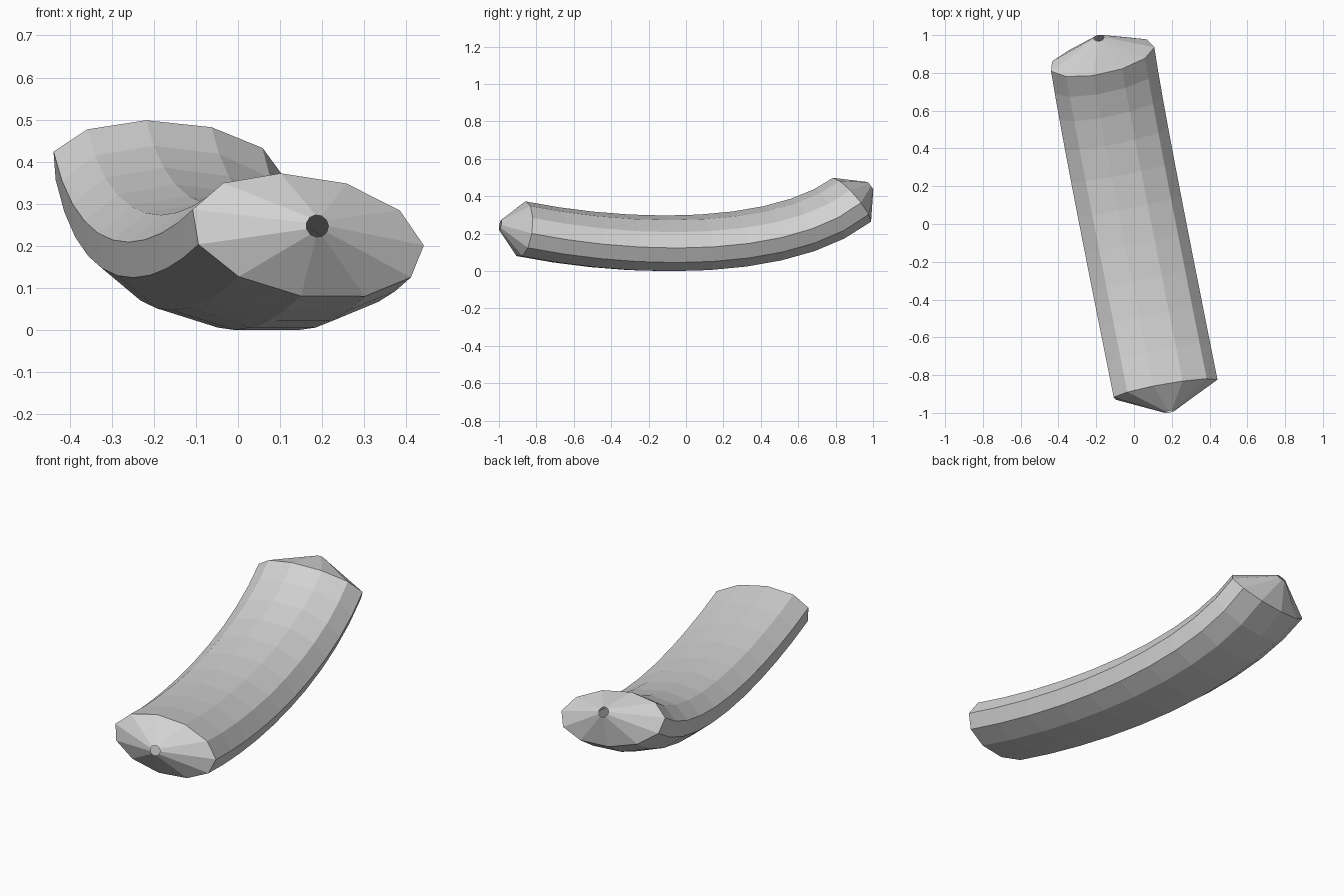
import bpy, bmesh
from math import sin, cos, tau
from mathutils import Vector

cube = bpy.data.objects.get("Cube")
if cube:
    bpy.data.objects.remove(cube, do_unlink=True)

SIDES, SEGMENTS = 11, 10
HALF_WIDTH, HALF_HEIGHT, PHASE = 0.285, 0.147, -0.15
HOLE_RADIUS = 0.027
WIDE_AXIS = Vector((0.277, 0.046, -0.044))

# Bent spine as one cubic curve from the front end to the back end
front_dir = Vector((-0.2, 1, -0.2))
back_dir = Vector((-0.12, 0.79, 0.6))
p0 = Vector((0.165, -0.875, 0.223))
p3 = Vector((-0.17, 0.884, 0.378))
p1 = p0 + front_dir * 0.6
p2 = p3 - back_dir * 0.467


def spine(t):
    s = 1 - t
    point = p0 * s**3 + p1 * 3 * s * s * t + p2 * 3 * s * t * t + p3 * t**3
    tangent = (p1 - p0) * s * s + (p2 - p1) * 2 * s * t + (p3 - p2) * t * t
    return point, tangent.normalized()


def ring(bm, centre, tangent, a, b):
    """Oval loop square to the tangent."""
    u = (WIDE_AXIS - tangent * WIDE_AXIS.dot(tangent)).normalized()
    v = tangent.cross(u)
    loop = []
    for k in range(SIDES):
        ang = tau * k / SIDES + PHASE
        loop.append(bm.verts.new(centre + u * a * cos(ang) + v * b * sin(ang)))
    return loop


bm = bmesh.new()

# Front cone mouth, tube rings, back cone mouth
loops = []
c, d = spine(0)
loops.append(ring(bm, c - d * 0.123, d, HOLE_RADIUS, HOLE_RADIUS))
for i in range(SEGMENTS + 1):
    c, d = spine(i / SEGMENTS)
    loops.append(ring(bm, c, d, HALF_WIDTH, HALF_HEIGHT))
loops.append(ring(bm, c + d * 0.128, d, HOLE_RADIUS, HOLE_RADIUS))

# Skin between neighbouring loops, with a small open hole at each tip
for a, b in zip(loops, loops[1:]):
    for k in range(SIDES):
        n = (k + 1) % SIDES
        bm.faces.new((a[k], b[k], b[n], a[n]))
bmesh.ops.recalc_face_normals(bm, faces=bm.faces)

mesh = bpy.data.meshes.new("curved_tube")
bm.to_mesh(mesh)
bm.free()
tube = bpy.data.objects.new("curved_tube", mesh)
bpy.context.collection.objects.link(tube)

# Plain grey
colour = (0.65, 0.65, 0.65, 1)
grey = bpy.data.materials.new("light_grey")
grey.use_nodes = True
grey.diffuse_color = colour
grey.node_tree.nodes["Principled BSDF"].inputs["Base Color"].default_value = colour
mesh.materials.append(grey)
